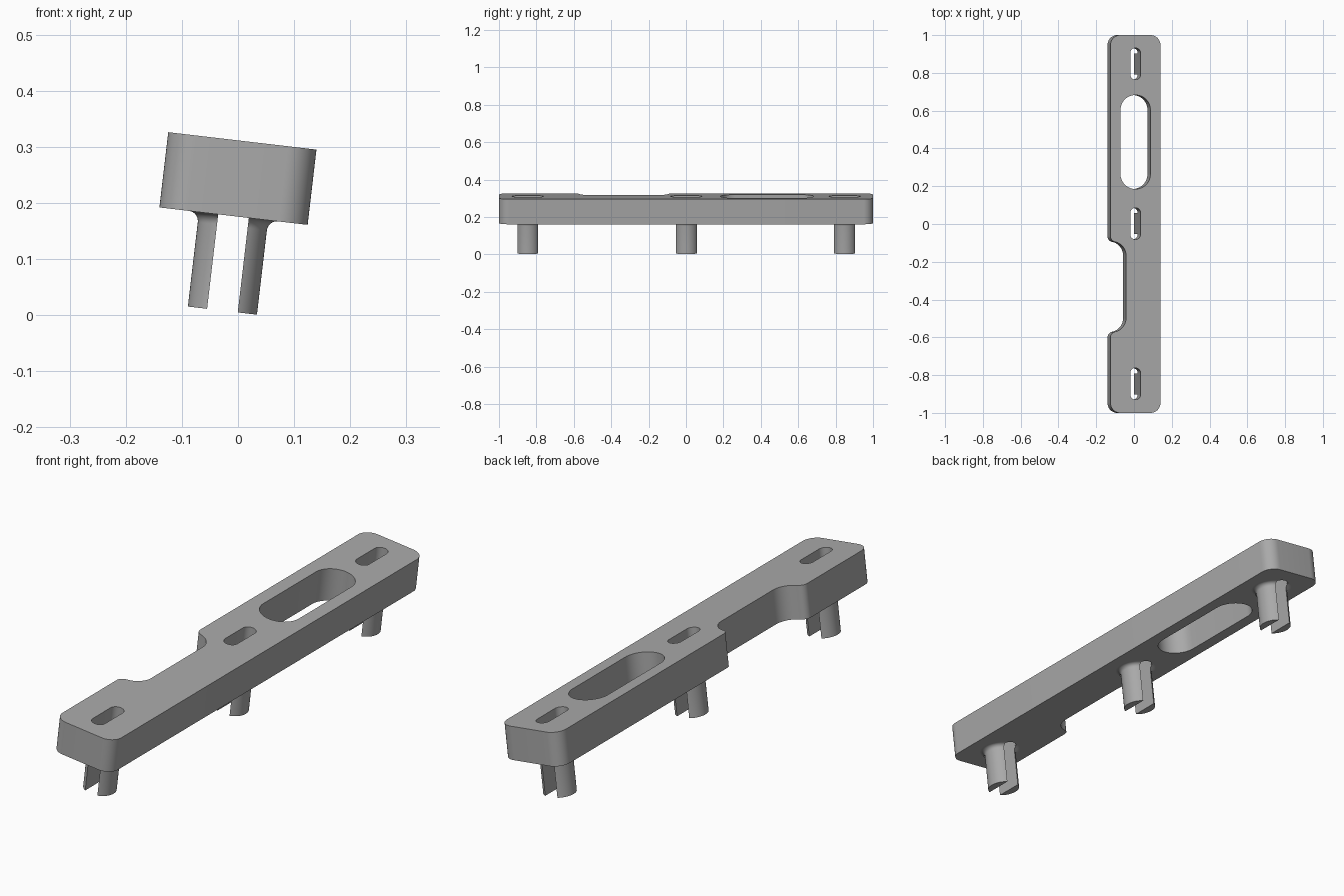
import bpy, bmesh
from math import sin, cos, pi, radians, sqrt, acos

if "Cube" in bpy.data.objects:
    bpy.data.objects.remove(bpy.data.objects["Cube"], do_unlink=True)

TILT = radians(6.7)
BASE_X, BASE_Z = -0.008, 0.1765      # centre of the bar's underside
HALF_W, THICK = 0.133, 0.135
PEG_Y = (-0.846, 0.002, 0.848)
PEG_R, PEG_LEN, FILLET = 0.062, 0.1695, 0.018
SLOT = 0.0275                        # half width of slots and peg gaps

grey = bpy.data.materials.new("grey plastic")
grey.use_nodes = True
grey.diffuse_color = (0.4, 0.4, 0.4, 1)
grey.node_tree.nodes["Principled BSDF"].inputs["Base Color"].default_value = (0.4, 0.4, 0.4, 1)


def arc(cx, cy, r, start, end, steps=12):
    angles = [radians(start + (end - start) * i / steps) for i in range(steps + 1)]
    return [(cx + r * cos(a), cy + r * sin(a)) for a in angles]


def stadium(cy, half_len, r):
    d = half_len - r
    return arc(0, cy + d, r, 0, 180, 24) + arc(0, cy - d, r, 180, 360, 24)


def place(name, mesh, y=0):
    ob = bpy.data.objects.new(name, mesh)
    bpy.context.collection.objects.link(ob)
    ob.location = (BASE_X, y, BASE_Z)
    ob.rotation_euler = (0, TILT, 0)
    mesh.materials.clear()
    mesh.materials.append(grey)
    bpy.ops.object.select_all(action='DESELECT')
    ob.select_set(True)
    bpy.context.view_layer.objects.active = ob
    bpy.ops.object.shade_smooth_by_angle(angle=radians(30))
    return ob


# Bar outline, counter-clockwise, with a blended notch on the right edge
corner = 0.052
cx, cy = HALF_W - corner, 1 - corner
r_out, r_in, depth = 0.03, 0.075, 0.083
sweep = acos(1 - depth / (r_out + r_in))
deg = sweep * 180 / pi
run = (r_out + r_in) * sin(sweep)
top, bottom = -0.065, -0.6
edge, floor = -HALF_W, -HALF_W + depth
outline = arc(cx, -cy, corner, -90, 0) + arc(cx, cy, corner, 0, 90)
outline += arc(-cx, cy, corner, 90, 180)
outline += arc(edge + r_out, top, r_out, 180, 180 + deg)
outline += arc(floor - r_in, top - run, r_in, deg, 0)
outline += arc(floor - r_in, bottom + run, r_in, 0, -deg)
outline += arc(edge + r_out, bottom, r_out, 180 - deg, 180)
outline += arc(-cx, -cy, corner, 180, 270)

# Bar: filled and extruded outline with its through holes
curve = bpy.data.curves.new("bar_profile", 'CURVE')
curve.dimensions = '2D'
curve.fill_mode = 'BOTH'
curve.extrude = THICK / 2
loops = [outline, stadium(0.434, 0.249, 0.08)] + [stadium(y, 0.084, SLOT) for y in PEG_Y]
for points in loops:
    spline = curve.splines.new('POLY')
    spline.points.add(len(points) - 1)
    for p, (x, y) in zip(spline.points, points):
        p.co = (x, y, 0, 1)
    spline.use_cyclic_u = True
profile = bpy.data.objects.new("bar_profile", curve)
bpy.context.collection.objects.link(profile)
graph = bpy.context.evaluated_depsgraph_get()
bar_mesh = bpy.data.meshes.new_from_object(profile.evaluated_get(graph))
bpy.data.objects.remove(profile, do_unlink=True)
bm = bmesh.new()
bm.from_mesh(bar_mesh)
bmesh.ops.remove_doubles(bm, verts=bm.verts, dist=0.0001)
bmesh.ops.translate(bm, verts=bm.verts, vec=(0, 0, THICK / 2))
bmesh.ops.recalc_face_normals(bm, faces=bm.faces)
bm.to_mesh(bar_mesh)
bm.free()
place("mounting_bar", bar_mesh)


# Peg halves: round segments with a flat inner face, flared at the root
def peg_half(name, side, y):
    levels = [(-PEG_LEN, PEG_R)]
    for i in range(9):
        a = i / 8 * pi / 2
        levels.append((-FILLET * (1 - sin(a)), PEG_R + FILLET * (1 - cos(a))))
    bm = bmesh.new()
    rings = []
    for z, r in levels:
        half = acos(SLOT / r) * 180 / pi
        rings.append([bm.verts.new((side * x, v, z)) for x, v in arc(0, 0, r, -half, half, 24)])
    for low, high in zip(rings, rings[1:]):
        for i in range(len(low)):
            j = (i + 1) % len(low)
            bm.faces.new((low[i], low[j], high[j], high[i]))
    bm.faces.new(rings[0])
    bm.faces.new(rings[-1])
    bmesh.ops.recalc_face_normals(bm, faces=bm.faces)
    mesh = bpy.data.meshes.new(name)
    bm.to_mesh(mesh)
    bm.free()
    place(name, mesh, y)


for label, y in zip(("front", "middle", "back"), PEG_Y):
    peg_half(label + "_peg_left", 1, y)
    peg_half(label + "_peg_right", -1, y)
